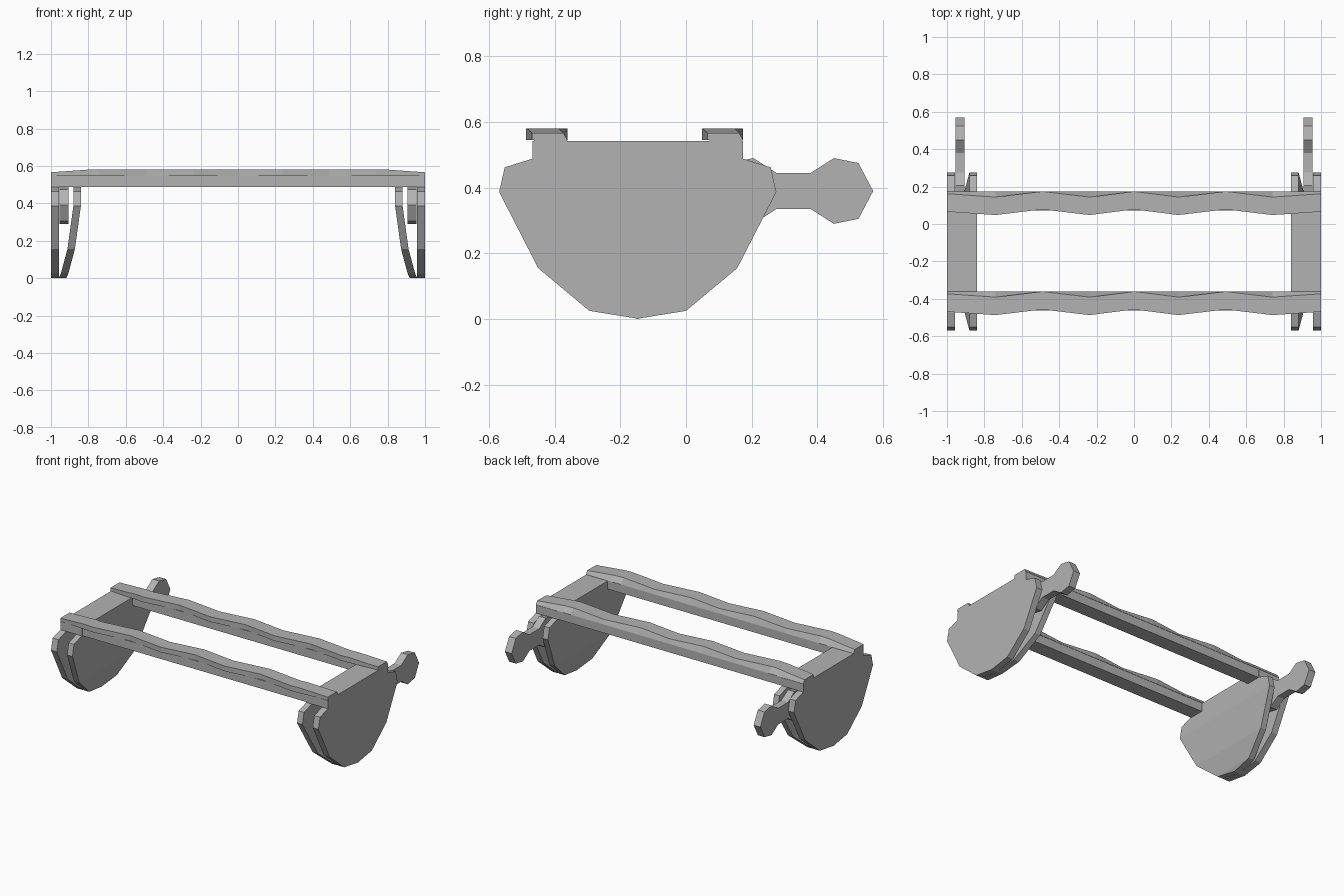
import bpy, bmesh

cube = bpy.data.objects.get("Cube")
if cube:
    bpy.data.objects.remove(cube)

grey = bpy.data.materials.new("plain grey")
grey.use_nodes = True
colour = (0.45, 0.45, 0.45, 1)
grey.diffuse_color = colour
grey.node_tree.nodes["Principled BSDF"].inputs["Base Color"].default_value = colour

MID_Y = -0.147          # centre line of the end plates
RAIL_STEP = 0.535       # distance between the two rails


def loft(name, rings):
    """Skin matching closed rings into a capped solid."""
    bm = bmesh.new()
    loops = [[bm.verts.new(p) for p in ring] for ring in rings]
    for a, b in zip(loops, loops[1:]):
        for i in range(len(a)):
            j = (i + 1) % len(a)
            bm.faces.new((a[i], a[j], b[j], b[i]))
    bm.faces.new(loops[0])
    bm.faces.new(loops[-1])
    bmesh.ops.remove_doubles(bm, verts=bm.verts, dist=0.0005)
    bmesh.ops.recalc_face_normals(bm, faces=bm.faces)
    mesh = bpy.data.meshes.new(name)
    bm.to_mesh(mesh)
    bm.free()
    mesh.materials.append(grey)
    obj = bpy.data.objects.new(name, mesh)
    bpy.context.collection.objects.link(obj)
    return obj


def box(name, x0, x1, y0, y1, z0, z1):
    return loft(name, [[(x0, y0, z), (x1, y0, z), (x1, y1, z), (x0, y1, z)]
                       for z in (z0, z1)])


# End plate rows: height, half width, inner plate bend
ROWS = [(0.487, 0.325, 0.84), (0.462, 0.405, 0.84), (0.387, 0.422, 0.84),
        (0.155, 0.303, 0.872), (0.025, 0.147, 0.907), (0.003, 0.01, 0.917),
        (0.0, 0.0, 0.917)]


def plate(name, side, bent):
    rings = []
    for z, half, bend in ROWS:
        x0, x1 = (bend, bend + 0.04) if bent else (0.957, 1.0)
        rings.append([(side * x, MID_Y + s * half, z)
                      for x, s in ((x0, -1), (x1, -1), (x1, 1), (x0, 1))])
    return loft(name, rings)


# Upper half of the handle outline, mirrored for the lower half
HANDLE = [(0.09, 0), (0.135, 0.085), (0.205, 0.1), (0.275, 0.055),
          (0.38, 0.055), (0.45, 0.1), (0.525, 0.085), (0.57, 0)]

for side, word in ((1, "left"), (-1, "right")):
    plate(word + "_outer_plate", side, False)
    plate(word + "_inner_plate", side, True)
    box(word + "_top_block", side * 0.84, side, -0.468, 0.174, 0.487, 0.542)
    outline = HANDLE + [(y, -h) for y, h in HANDLE[-2:0:-1]]
    loft(word + "_handle", [[(side * x, y, 0.39 + h) for y, h in outline]
                            for x in (0.905, 0.955)])

# Rails: straight beam below, wavy cap above
half_wave = [(0.0, 0.0), (0.237, 0.03), (0.49, 0.0), (0.74, 0.03),
             (0.8, 0.026), (1.0, 0.012)]
wave = [(-x, d) for x, d in half_wave[:0:-1]] + half_wave
for word, shift in (("front", 0), ("back", RAIL_STEP)):
    box(word + "_rail_beam", -1, 1, -0.463 + shift, -0.363 + shift, 0.487, 0.545)
    rings = []
    for x, dip in wave:
        top = 0.566 if abs(x) == 1 else 0.58
        front, back = -0.457 - dip + shift, -0.361 - dip + shift
        rings.append([(x, front, 0.545), (x, front, top), (x, back, top),
                      (x, -0.361 + shift, 0.545)])
    loft(word + "_rail_cap", rings)
